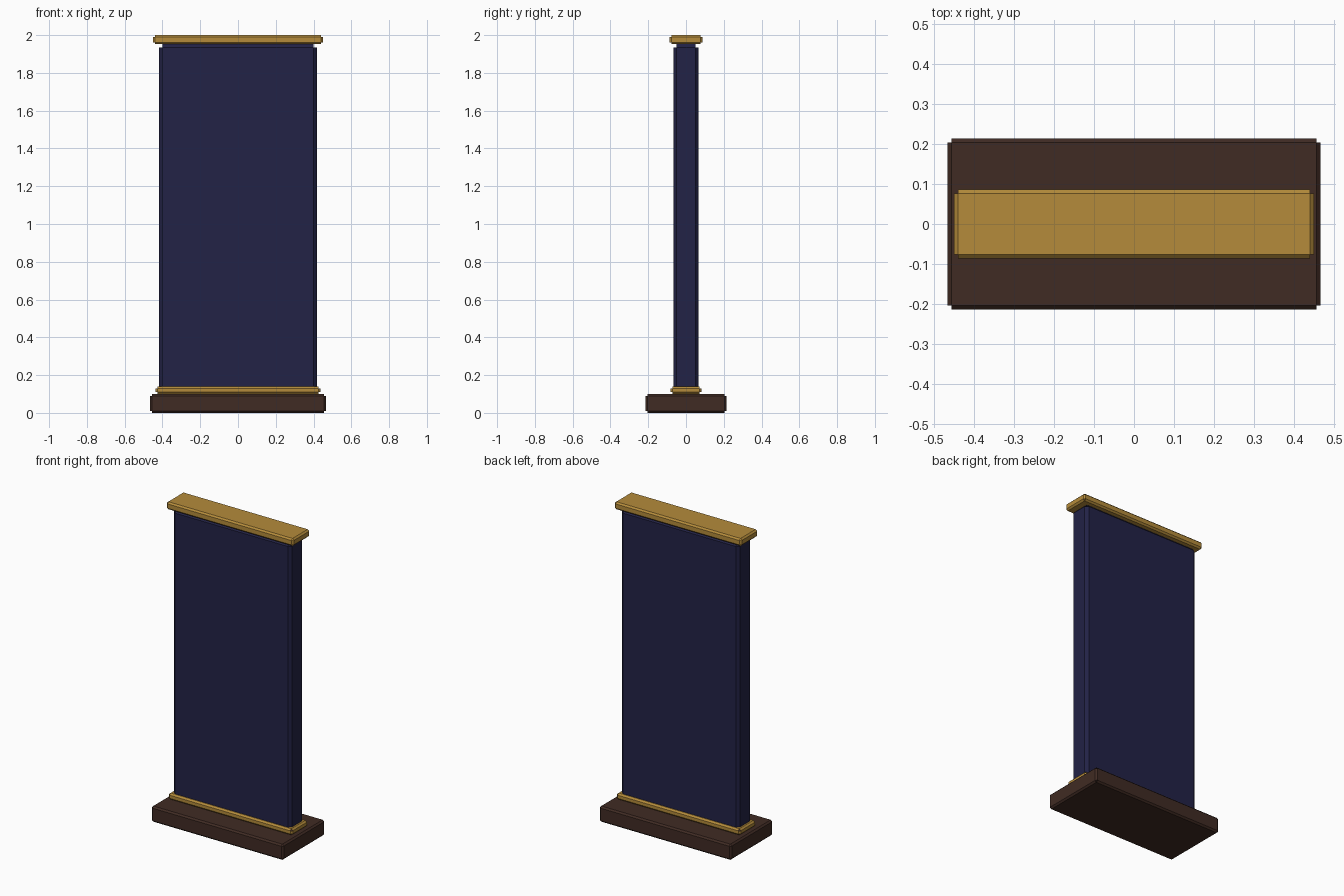
import bpy
import bmesh

if "Cube" in bpy.data.objects:
    bpy.data.objects.remove(bpy.data.objects["Cube"])


def material(name, rgb):
    mat = bpy.data.materials.new(name)
    mat.diffuse_color = (*rgb, 1.0)
    mat.use_nodes = True
    mat.node_tree.nodes["Principled BSDF"].inputs["Base Color"].default_value = mat.diffuse_color
    return mat


walnut = material("dark_walnut", (0.051, 0.024, 0.017))
gold = material("antique_gold", (0.46, 0.26, 0.043))
navy = material("navy_blue", (0.016, 0.016, 0.061))


def chamfered_box(name, half_x, half_y, z0, z1, chamfer, mat):
    """Box with flat chamfers on every edge and open corner tips."""
    bm = bmesh.new()
    bmesh.ops.create_cube(bm, size=1.0)
    for v in bm.verts:
        v.co.x *= 2 * half_x
        v.co.y *= 2 * half_y
        v.co.z = z0 + (v.co.z + 0.5) * (z1 - z0)
    bmesh.ops.bevel(bm, geom=bm.edges[:], offset=chamfer, segments=1,
                    profile=0.5, affect='EDGES')
    tips = [f for f in bm.faces if len(f.verts) == 3]
    bmesh.ops.delete(bm, geom=tips, context='FACES_ONLY')
    mesh = bpy.data.meshes.new(name)
    bm.to_mesh(mesh)
    bm.free()
    mesh.materials.append(mat)
    obj = bpy.data.objects.new(name, mesh)
    bpy.context.collection.objects.link(obj)
    return obj


# Plinth, lower trim, tall slab and top cap, stacked upwards
chamfered_box("plinth", 0.466, 0.2135, 0.0, 0.10, 0.01, walnut)
chamfered_box("lower_trim", 0.437, 0.081, 0.10, 0.14, 0.01, gold)
chamfered_box("panel", 0.417, 0.067, 0.12, 1.952, 0.018, navy)
chamfered_box("top_cap", 0.449, 0.0865, 1.952, 2.0, 0.01, gold)
